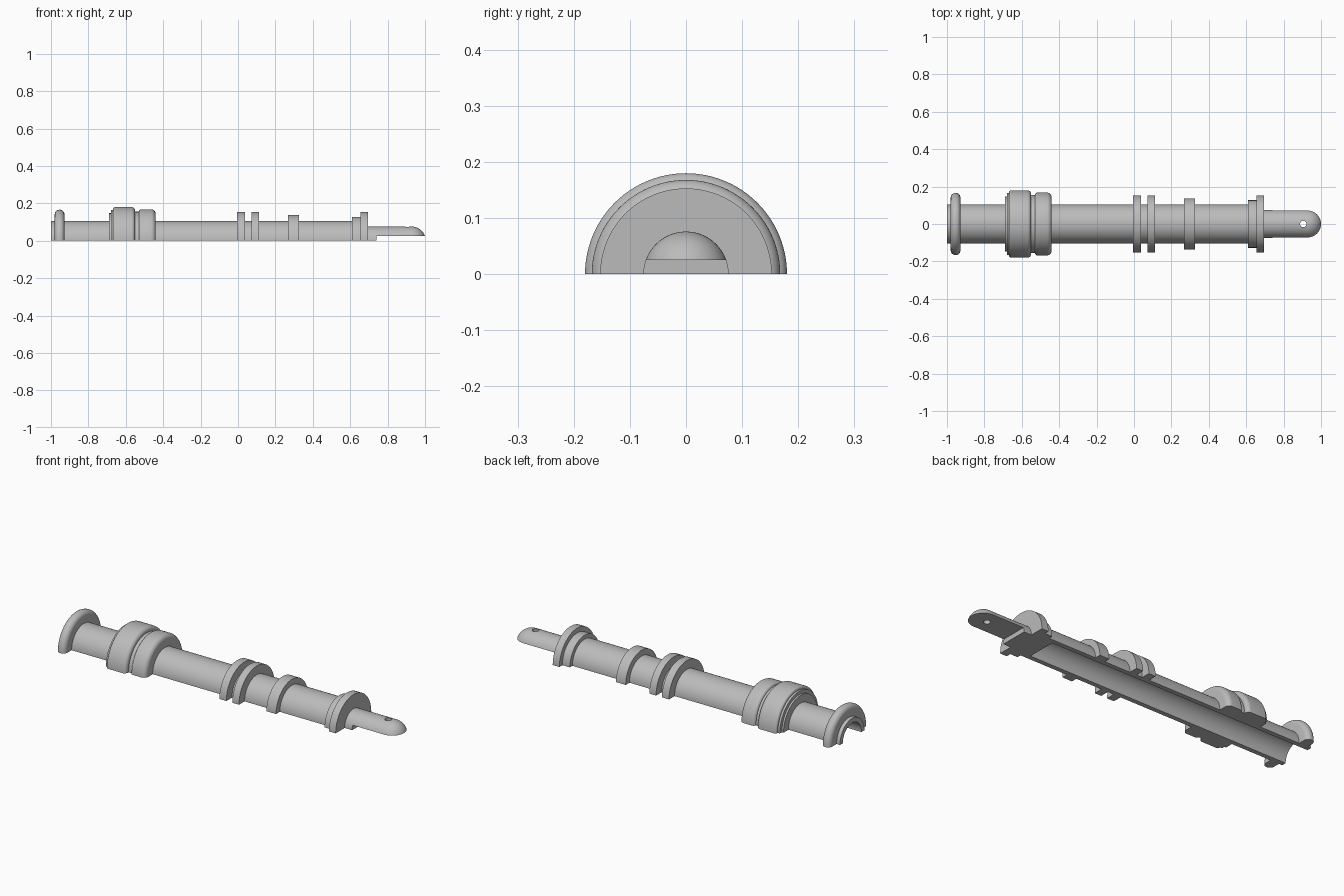
import bpy, bmesh, math

old = bpy.data.objects.get("Cube")
if old:
    bpy.data.objects.remove(old, do_unlink=True)

grey = bpy.data.materials.new("plain_grey")
grey.use_nodes = True
grey.diffuse_color = (0.5, 0.5, 0.5, 1)
grey.node_tree.nodes["Principled BSDF"].inputs["Base Color"].default_value = (0.5, 0.5, 0.5, 1)

CORE = 0.105    # outer radius of the main tube
BORE = 0.08     # radius of the hollow
STEPS = 48      # segments in the half turn


def arc(x, r, rad, start, end, n=8):
    """Profile points on a circular arc, angles in degrees."""
    angles = [math.radians(start + (end - start) * i / n) for i in range(n + 1)]
    return [(x + rad * math.cos(a), r + rad * math.sin(a)) for a in angles]


def collar(x0, x1, r, left=0, right=0, base=CORE):
    """Raised band with optional rounded shoulders."""
    pts = [(x0, base)]
    pts += arc(x0 + left, r - left, left, 180, 90) if left else [(x0, r)]
    pts += arc(x1 - right, r - right, right, 90, 0) if right else [(x1, r)]
    return pts + [(x1, base)]


def half_lathe(name, profile):
    """Turn a closed (x, radius) profile through half a circle and cap the cuts."""
    clean = []
    for p in profile:
        if not clean or math.dist(p, clean[-1]) > 1e-5:
            clean.append(p)
    bm = bmesh.new()
    rings = []
    for i in range(STEPS + 1):
        a = math.pi * i / STEPS
        rings.append([bm.verts.new((x, r * math.cos(a), r * math.sin(a))) for x, r in clean])
    count = len(clean)
    for a, b in zip(rings, rings[1:]):
        for j in range(count):
            k = (j + 1) % count
            if clean[j][1] > 1e-6 or clean[k][1] > 1e-6:
                bm.faces.new((a[j], a[k], b[k], b[j]))
    bm.faces.new(rings[0])
    bm.faces.new(rings[-1])
    bmesh.ops.remove_doubles(bm, verts=bm.verts, dist=1e-6)
    bmesh.ops.recalc_face_normals(bm, faces=bm.faces)
    mesh = bpy.data.meshes.new(name)
    bm.to_mesh(mesh)
    bm.free()
    mesh.materials.append(grey)
    obj = bpy.data.objects.new(name, mesh)
    bpy.context.collection.objects.link(obj)
    return obj


def activate(obj):
    bpy.ops.object.select_all(action='DESELECT')
    obj.select_set(True)
    bpy.context.view_layer.objects.active = obj


def cut(obj, cutter):
    """Subtract the cutter, then discard it."""
    cutter.hide_render = True
    mod = obj.modifiers.new("cut", 'BOOLEAN')
    mod.operation = 'DIFFERENCE'
    mod.solver = 'EXACT'
    mod.object = cutter
    activate(obj)
    bpy.ops.object.modifier_apply(modifier=mod.name)
    bpy.data.objects.remove(cutter, do_unlink=True)


# Half tube with its collars and blind bore
body = [(-1, BORE), (-1, CORE)]
body += collar(-0.98, -0.928, 0.166, 0.025, 0.025)
body += [(-0.69, CORE), (-0.69, 0.147), (-0.68, 0.147), (-0.68, 0.165)]
body += collar(-0.668, -0.55, 0.18, 0.012, 0.02, base=0.165)[:-1]
body += [(-0.55, 0.155)]
body += collar(-0.53, -0.44, 0.168, 0.015, 0.025, base=0.155)[:-1]
body += [(-0.44, CORE)]
for x0, x1, r in ((-0.005, 0.037, 0.153), (0.073, 0.113, 0.153), (0.267, 0.325, 0.137)):
    body += collar(x0, x1, r)
body += [(0.61, CORE), (0.61, 0.127), (0.655, 0.127), (0.655, 0.153), (0.695, 0.153)]
body += [(0.695, 0), (0.57, 0), (0.57, BORE)]
barrel = half_lathe("barrel", body)

# Solid round-ended tongue
TONGUE = 0.076
tip = [(0.695, 0), (0.695, TONGUE)] + arc(0.928, 0, TONGUE, 90, 0, 16)
tongue = half_lathe("tongue", tip)

# Raised underside and pin hole of the tongue
bpy.ops.mesh.primitive_cube_add(size=1, location=(0.99, 0, -0.025))
relief = bpy.context.object
relief.scale = (0.5, 0.4, 0.1)
cut(tongue, relief)
bpy.ops.mesh.primitive_cylinder_add(vertices=32, radius=0.017, depth=0.4, location=(0.905, 0, 0.05))
cut(tongue, bpy.context.object)

for obj in (barrel, tongue):
    activate(obj)
    bpy.ops.object.shade_smooth_by_angle(angle=math.radians(30))
